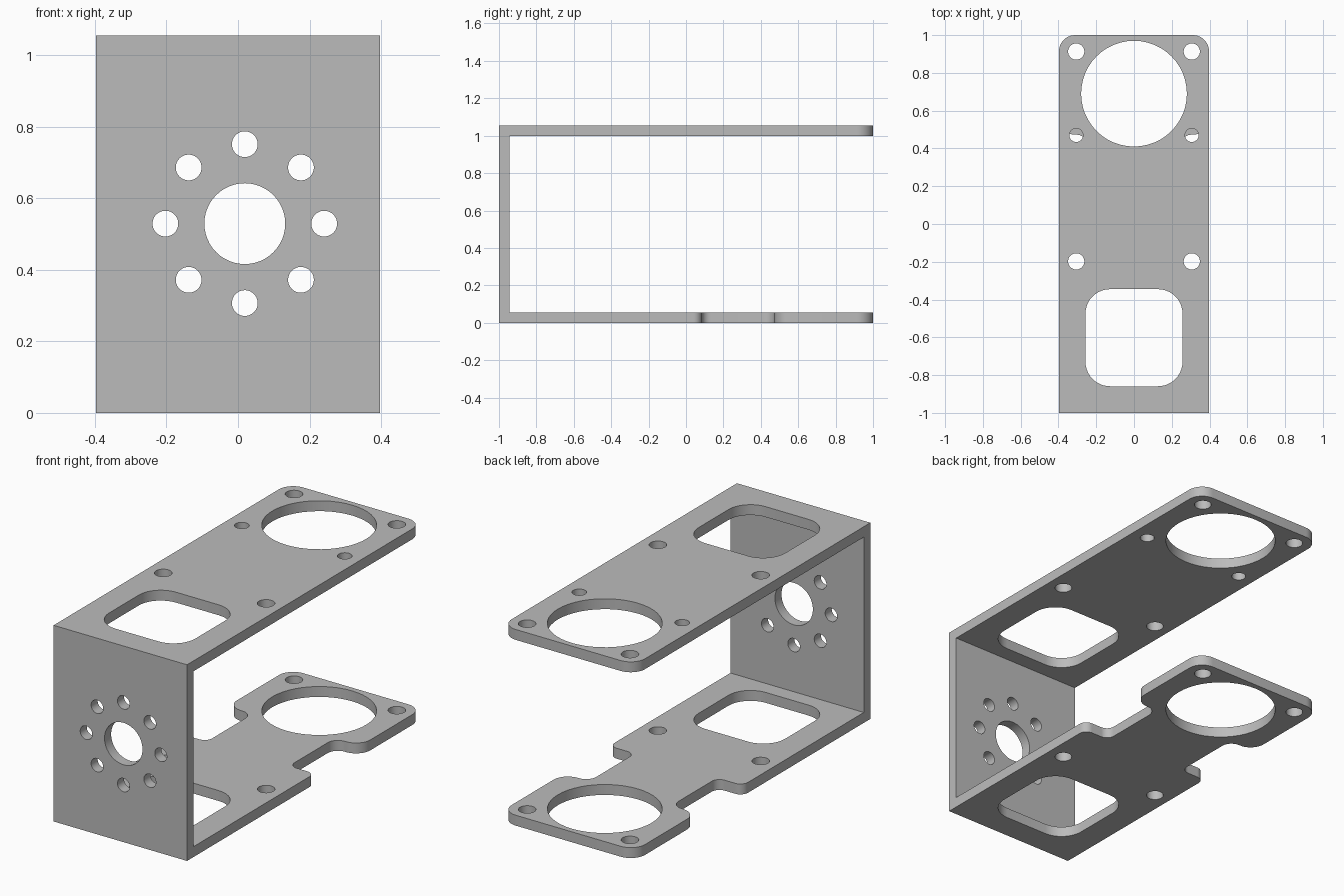
import bpy, bmesh, math
from mathutils import Matrix, Vector

cube = bpy.data.objects.get("Cube")
if cube:
    bpy.data.objects.remove(cube, do_unlink=True)

W, H, T = 0.397, 1.055, 0.056   # half width, height, sheet thickness

grey = bpy.data.materials.new("metal_grey")
grey.use_nodes = True
grey.diffuse_color = (0.5, 0.5, 0.5, 1)
grey.node_tree.nodes["Principled BSDF"].inputs["Base Color"].default_value = (0.5, 0.5, 0.5, 1)


def rounded(corners, steps=10):
    """Closed outline from right-angled corners (x, y, radius)."""
    pts = []
    for i, (x, y, r) in enumerate(corners):
        p = Vector((x, y))
        if r == 0:
            pts.append(p)
            continue
        a = (Vector(corners[i - 1][:2]) - p).normalized()
        b = (Vector(corners[(i + 1) % len(corners)][:2]) - p).normalized()
        c = p + r * (a + b)
        for k in range(steps + 1):
            t = math.pi / 2 * k / steps
            pts.append(c - r * (b * math.cos(t) + a * math.sin(t)))
    return pts


def circle(x, y, r, n=48):
    return [Vector((x + r * math.cos(2 * math.pi * k / n),
                    y + r * math.sin(2 * math.pi * k / n))) for k in range(n)]


def box(x, y, hx, hy, r):
    return rounded([(x - hx, y - hy, r), (x + hx, y - hy, r),
                    (x + hx, y + hy, r), (x - hx, y + hy, r)])


def sheet(name, loops, matrix):
    """Flat sheet: first loop is the outline, the others are holes."""
    bm = bmesh.new()
    edges = []
    for loop in loops:
        vs = [bm.verts.new((p.x, p.y, 0)) for p in loop]
        edges += [bm.edges.new((vs[i - 1], vs[i])) for i in range(len(vs))]
    bmesh.ops.triangle_fill(bm, edges=edges, use_beauty=True)
    top = bmesh.ops.extrude_face_region(bm, geom=bm.faces[:])["geom"]
    bmesh.ops.translate(bm, vec=(0, 0, T),
                        verts=[g for g in top if isinstance(g, bmesh.types.BMVert)])
    bmesh.ops.recalc_face_normals(bm, faces=bm.faces[:])
    bm.transform(matrix)
    me = bpy.data.meshes.new(name)
    bm.to_mesh(me)
    bm.free()
    me.materials.append(grey)
    ob = bpy.data.objects.new(name, me)
    bpy.context.collection.objects.link(ob)
    return ob


# Holes shared by both long plates
shared = [circle(0, 0.69, 0.28), box(0, -0.602, 0.257, 0.257, 0.13)]
shared += [circle(s * 0.306, y, 0.043) for s in (-1, 1) for y in (0.913, -0.198)]

# Top plate with two extra small holes
top_plate = sheet(
    "top_plate",
    [rounded([(-W, -1, 0), (W, -1, 0), (W, 1, 0.085), (-W, 1, 0.085)])] + shared
    + [circle(s * 0.306, 0.47, 0.036) for s in (-1, 1)],
    Matrix.Translation((0, 0, H - T)))

# Bottom plate with a waist notch on each side
half = [(W, -1, 0), (W, 0.085, 0.045), (0.245, 0.085, 0.045),
        (0.245, 0.473, 0.06), (W, 0.473, 0.085), (W, 1, 0.085)]
mirror = [(-x, y, r) for x, y, r in reversed(half)]
bottom_plate = sheet("bottom_plate", [rounded(half + mirror)] + shared, Matrix())

# Front wall with a ring of holes around a central bore
cx, cz = 0.019, 0.529
ring = [circle(cx + 0.222 * math.cos(k * math.pi / 4),
               cz + 0.222 * math.sin(k * math.pi / 4), 0.036) for k in range(8)]
bracket = sheet(
    "bracket",
    [rounded([(-W, 0, 0), (W, 0, 0), (W, H, 0), (-W, H, 0)]), circle(cx, cz, 0.113)] + ring,
    Matrix.Translation((0, -1 + T, 0)) @ Matrix.Rotation(math.pi / 2, 4, 'X'))

# Fuse the three sheets into one folded bracket
bpy.ops.object.select_all(action='DESELECT')
bpy.context.view_layer.objects.active = bracket
bracket.select_set(True)
for plate in (top_plate, bottom_plate):
    mod = bracket.modifiers.new("fuse", 'BOOLEAN')
    mod.operation = 'UNION'
    mod.solver = 'EXACT'
    mod.object = plate
    bpy.ops.object.modifier_apply(modifier=mod.name)
    bpy.data.objects.remove(plate, do_unlink=True)
bpy.ops.object.shade_smooth_by_angle(angle=math.radians(30))
